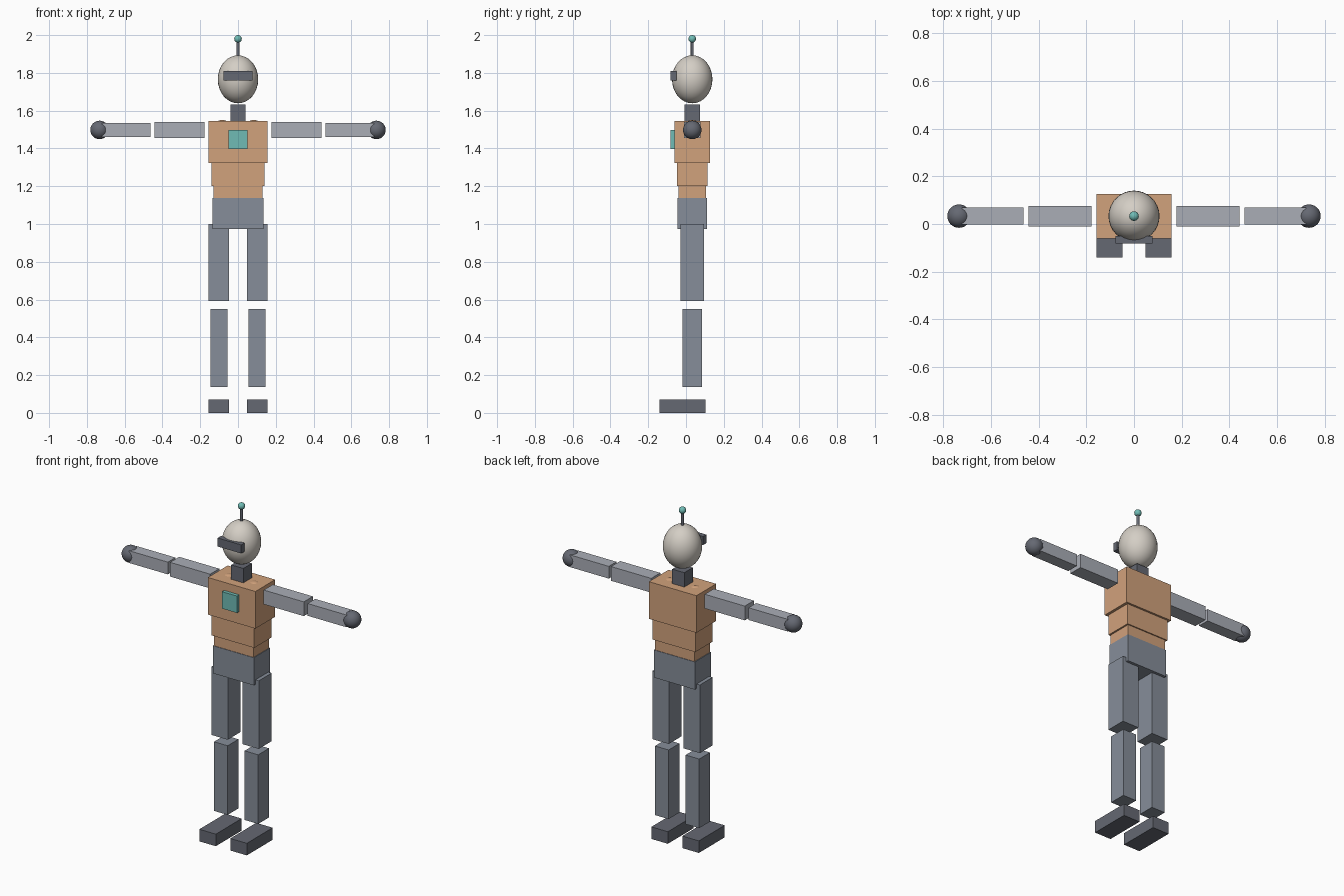
import bpy, math

if "Cube" in bpy.data.objects:
    bpy.data.objects.remove(bpy.data.objects["Cube"])

YC = 0.033  # depth of the body's centre plane


def material(name, rgb):
    m = bpy.data.materials.new(name)
    m.diffuse_color = (*rgb, 1)
    m.use_nodes = True
    m.node_tree.nodes["Principled BSDF"].inputs["Base Color"].default_value = m.diffuse_color
    return m


ORANGE = material("orange", (0.64, 0.36, 0.20))
TEAL = material("teal", (0.16, 0.50, 0.46))
SLATE = material("slate", (0.24, 0.27, 0.32))
DARK = material("dark", (0.13, 0.14, 0.17))
LIGHT = material("light_grey", (0.40, 0.42, 0.47))
CREAM = material("cream", (0.66, 0.62, 0.56))


def finish(name, mat):
    ob = bpy.context.object
    ob.name = name
    ob.data.materials.append(mat)
    return ob


def box(name, x, y, z, mat):
    """Box from (min, max) ranges on each axis."""
    c = [(a + b) / 2 for a, b in (x, y, z)]
    bpy.ops.mesh.primitive_cube_add(size=1, location=c)
    ob = finish(name, mat)
    ob.scale = [b - a for a, b in (x, y, z)]
    bpy.ops.object.transform_apply(location=False, rotation=False, scale=True)
    return ob


def ball(name, loc, radii, mat):
    bpy.ops.mesh.primitive_uv_sphere_add(segments=32, ring_count=16, radius=1, location=loc)
    ob = finish(name, mat)
    ob.scale = radii
    bpy.ops.object.transform_apply(location=False, rotation=False, scale=True)
    bpy.ops.object.shade_smooth()
    return ob


def depth(half):
    return (YC - half, YC + half)


def centred(name, hx, hy, z, mat):
    return box(name, (-hx, hx), depth(hy), z, mat)


# torso and neck
centred("hips", 0.135, 0.077, (0.973, 1.138), SLATE)
centred("waist", 0.131, 0.074, (1.10, 1.20), ORANGE)
centred("belly", 0.141, 0.081, (1.20, 1.324), ORANGE)
centred("chest", 0.157, 0.093, (1.324, 1.546), ORANGE)
box("chest_panel", (-0.05, 0.05), (-0.081, -0.055), (1.397, 1.498), TEAL)
centred("neck", 0.04, 0.04, (1.53, 1.632), DARK)

# head, visor and antenna
ball("head", (0, YC, 1.766), (0.107, 0.107, 0.127), CREAM)
box("visor", (-0.078, 0.078), (-0.081, -0.05), (1.76, 1.811), DARK)
bpy.ops.mesh.primitive_cylinder_add(vertices=16, radius=0.008, depth=0.10, location=(0, YC, 1.93))
finish("antenna_rod", DARK)
bpy.ops.object.shade_smooth_by_angle()
ball("antenna_tip", (0, YC, 1.98), (0.02, 0.02, 0.02), TEAL)

# limbs, mirrored on both sides
for side, s in (("left", 1), ("right", -1)):
    def span(a, b):
        return tuple(sorted((s * a, s * b)))

    ball(side + "_shoulder", (s * 0.084, YC, 1.50), (0.051,) * 3, ORANGE)
    box(side + "_upper_arm", span(0.177, 0.442), depth(0.043), (1.456, 1.541), LIGHT)
    box(side + "_forearm", span(0.462, 0.72), depth(0.036), (1.461, 1.534), LIGHT)
    ball(side + "_hand", (s * 0.733, YC, 1.498), (0.049,) * 3, DARK)
    box(side + "_thigh", span(0.048, 0.157), depth(0.061), (0.593, 1.0), SLATE)
    box(side + "_shin", span(0.056, 0.146), depth(0.051), (0.138, 0.551), SLATE)
    box(side + "_foot", span(0.048, 0.157), (-0.141, 0.103), (0, 0.072), DARK)
